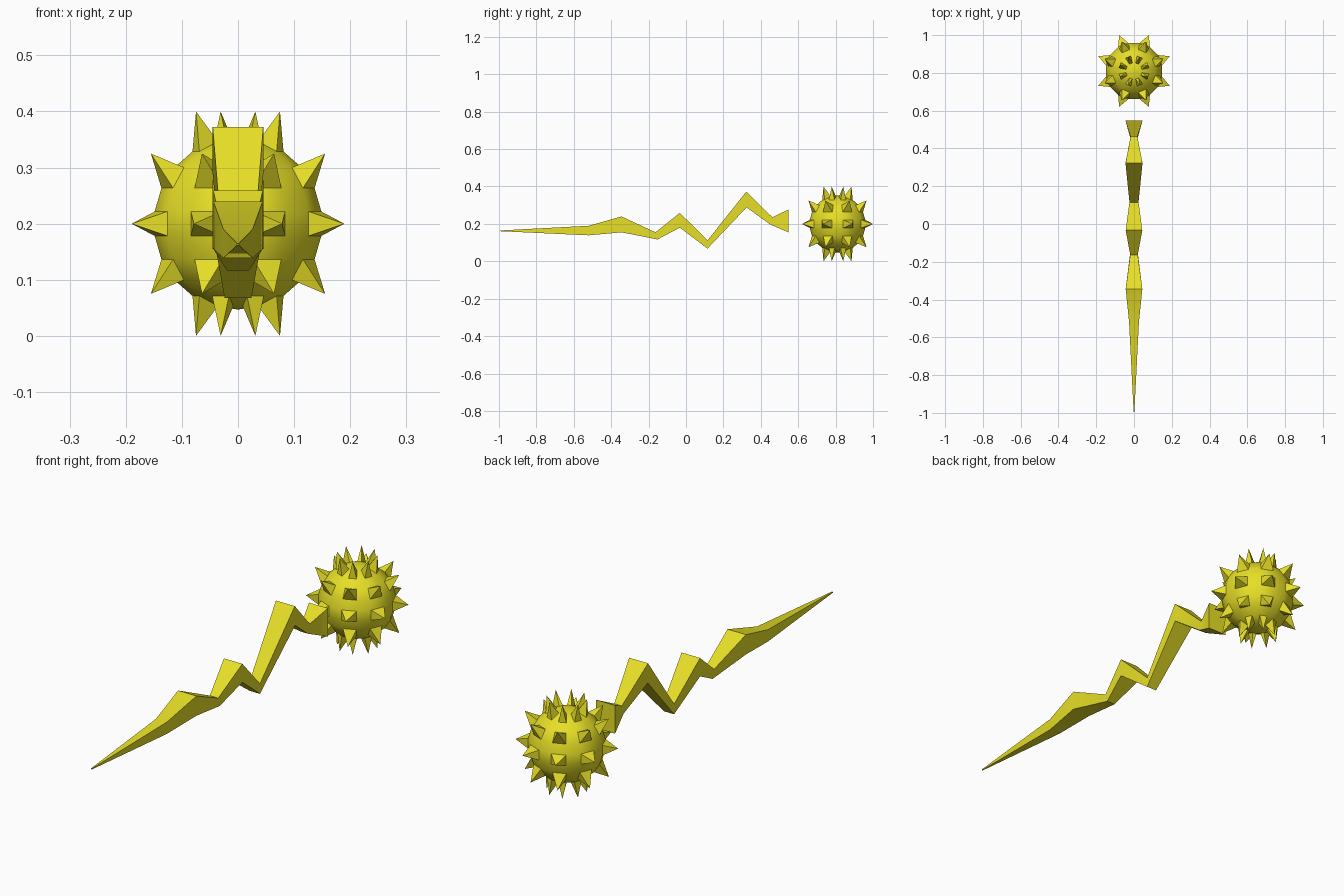
import bpy, bmesh
from math import sin, cos, pi, radians
from mathutils import Vector

if "Cube" in bpy.data.objects:
    bpy.data.objects.remove(bpy.data.objects["Cube"])

mat = bpy.data.materials.new("yellow")
mat.diffuse_color = (0.80, 0.74, 0.02, 1)
mat.use_nodes = True
mat.node_tree.nodes["Principled BSDF"].inputs["Base Color"].default_value = mat.diffuse_color


def finish(name, bm, angle):
    bmesh.ops.recalc_face_normals(bm, faces=bm.faces)
    me = bpy.data.meshes.new(name)
    bm.to_mesh(me)
    bm.free()
    me.materials.append(mat)
    ob = bpy.data.objects.new(name, me)
    bpy.context.collection.objects.link(ob)
    bpy.ops.object.select_all(action='DESELECT')
    ob.select_set(True)
    bpy.context.view_layer.objects.active = ob
    bpy.ops.object.shade_smooth_by_angle(angle=radians(angle))
    return ob


# spiked ball: low-poly sphere whose alternate faces are raised to points
SEG, BANDS, R = 16, 11, 0.153
C = Vector((0, 0.81, 0.2))
tips = {1: (0.081, -0.2), 3: (0.168, -0.125), 5: (0.205, 0),
        7: (0.168, 0.125), 9: (0.081, 0.2)}
bm = bmesh.new()
rings = []
for i in range(1, BANDS):
    e = -pi / 2 + pi * i / BANDS
    rings.append([bm.verts.new(C + R * Vector((
        cos(e) * cos(2 * pi * (j + 0.5) / SEG),
        cos(e) * sin(2 * pi * (j + 0.5) / SEG), sin(e)))) for j in range(SEG)])
for ring, s in ((rings[0], -1), (rings[-1], 1)):
    pole = bm.verts.new(C + Vector((0, 0, s * R)))
    for j in range(SEG):
        bm.faces.new((ring[j], ring[(j + 1) % SEG], pole))
for i in range(BANDS - 2):
    for j in range(SEG):
        k = (j + 1) % SEG
        quad = (rings[i][j], rings[i][k], rings[i + 1][k], rings[i + 1][j])
        if i + 1 in tips and j % 2 == 0:
            r, z = tips[i + 1]
            a = 2 * pi * (j + 1) / SEG
            tip = bm.verts.new(C + Vector((r * cos(a), r * sin(a), z)))
            for n in range(4):
                bm.faces.new((quad[n], quad[(n + 1) % 4], tip))
        else:
            bm.faces.new(quad)
finish("spiked_ball", bm, 35)

# zigzag handle: rectangular sections (top y, top z, bottom y, bottom z, half width)
sections = [
    (-0.995, 0.165, -0.995, 0.161, 0.002),
    (-0.52, 0.19, -0.52, 0.139, 0.026),
    (-0.345, 0.24, -0.345, 0.155, 0.044),
    (-0.163, 0.155, -0.152, 0.117, 0.020),
    (-0.033, 0.259, -0.033, 0.18, 0.044),
    (0.115, 0.112, 0.115, 0.068, 0.024),
    (0.322, 0.372, 0.324, 0.288, 0.045),
    (0.462, 0.235, 0.45, 0.197, 0.018),
    (0.547, 0.277, 0.547, 0.155, 0.045)]
bm = bmesh.new()
loops = [[bm.verts.new(p) for p in ((-w, ty, tz), (w, ty, tz), (w, by, bz), (-w, by, bz))]
         for ty, tz, by, bz, w in sections]
for a, b in zip(loops, loops[1:]):
    for n in range(4):
        m = (n + 1) % 4
        bm.faces.new((a[n], a[m], b[m], b[n]))
bm.faces.new(loops[0])
bm.faces.new(loops[-1])
finish("zigzag_handle", bm, 30)
